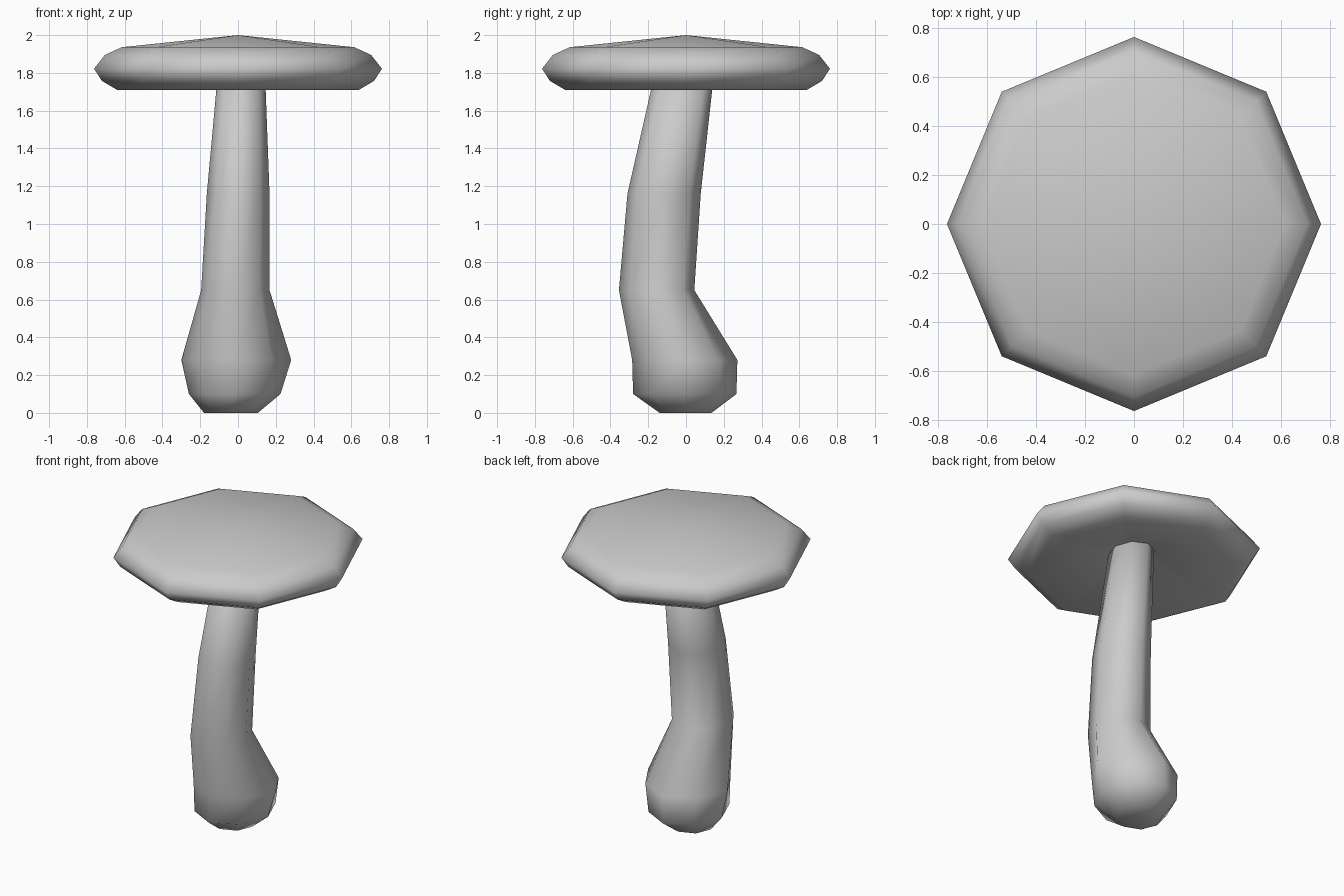
import bpy, bmesh
from math import cos, sin, tau

if "Cube" in bpy.data.objects:
    bpy.data.objects.remove(bpy.data.objects["Cube"])

SIDES = 8


def loft(name, rings, bottom_z, top_z):
    """Skin octagonal rings (cx, cy, rx, ry, z, diagonal scale); fan both ends to a centre point."""
    bm = bmesh.new()
    loops = []
    for cx, cy, rx, ry, z, diag in rings:
        loop = []
        for i in range(SIDES):
            k = diag if i % 2 else 1.0
            loop.append(bm.verts.new((cx + k * rx * cos(tau * i / SIDES),
                                      cy + k * ry * sin(tau * i / SIDES), z)))
        loops.append(loop)
    low = bm.verts.new((*rings[0][:2], bottom_z))
    high = bm.verts.new((*rings[-1][:2], top_z))
    for i in range(SIDES):
        j = (i + 1) % SIDES
        for a, b in zip(loops, loops[1:]):
            bm.faces.new((a[i], a[j], b[j], b[i]))
        bm.faces.new((loops[0][j], loops[0][i], low))
        bm.faces.new((loops[-1][i], loops[-1][j], high))
    for f in bm.faces:
        f.smooth = True
    mesh = bpy.data.meshes.new(name)
    bm.to_mesh(mesh)
    bm.free()
    obj = bpy.data.objects.new(name, mesh)
    bpy.context.collection.objects.link(obj)
    return obj


# Bent stem with a swollen base: x range, y range, height, diagonal scale
stem = [(-0.18, 0.105, -0.14, 0.135, 0.0, 1.0),
        (-0.26, 0.225, -0.28, 0.267, 0.10, 0.97),
        (-0.30, 0.282, -0.285, 0.272, 0.28, 0.91),
        (-0.195, 0.167, -0.355, 0.044, 0.65, 1.0),
        (-0.165, 0.167, -0.31, 0.078, 1.16, 0.99),
        (-0.104, 0.142, -0.158, 0.152, 1.83, 1.0)]
loft("stem", [((x0 + x1) / 2, (y0 + y1) / 2, (x1 - x0) / 2, (y1 - y0) / 2, z, d)
              for x0, x1, y0, y1, z, d in stem], 0.0, 1.83)

# Cap with a hollow underside, a rounded rim and a low peak
cap = [(0.14, 1.825), (0.64, 1.71), (0.72, 1.757), (0.762, 1.822),
       (0.705, 1.895), (0.615, 1.936)]
loft("cap", [(0, 0, r, r, z, 1.0) for r, z in cap], 1.84, 2.0)
